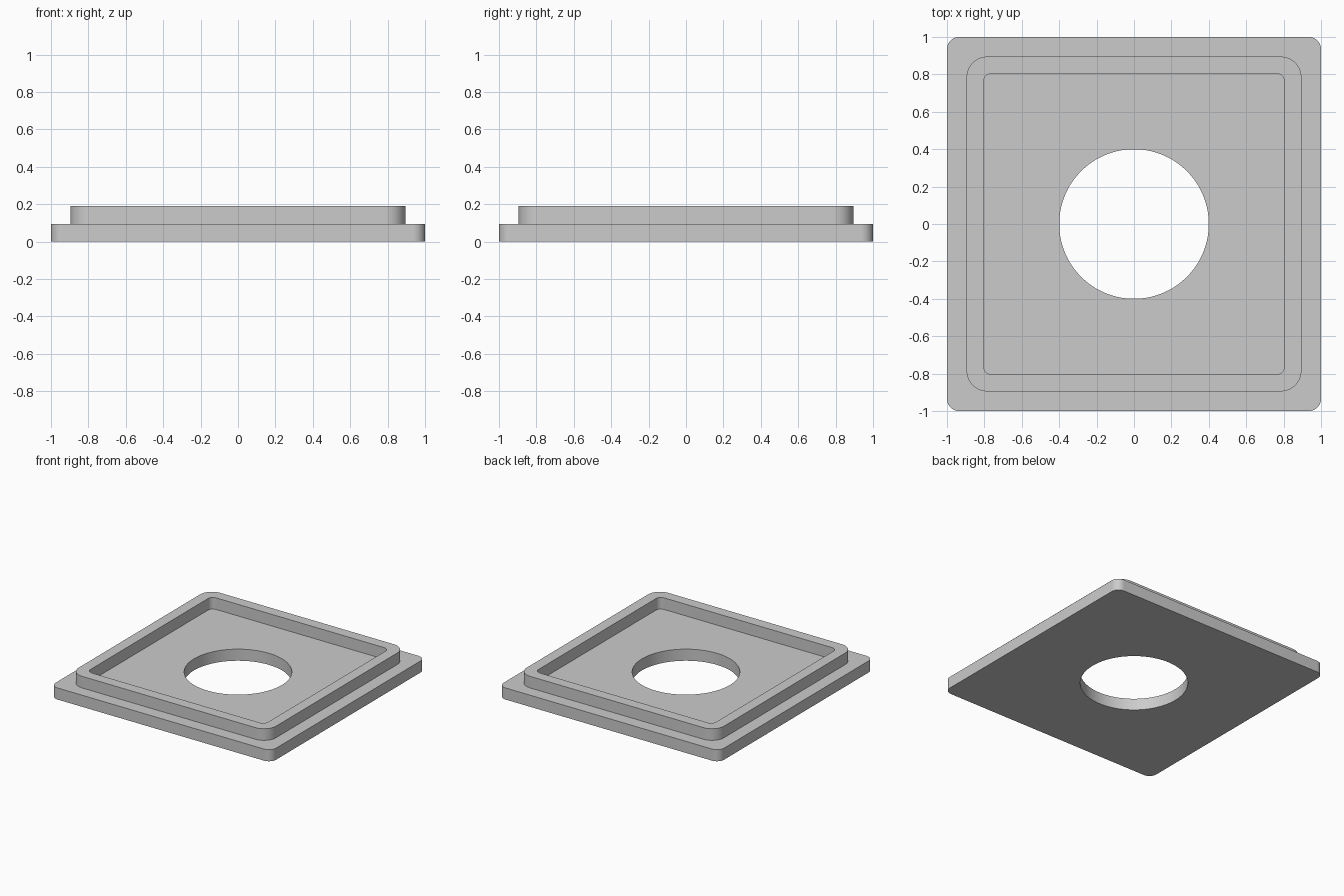
import bpy, bmesh
from math import sin, cos, pi

if "Cube" in bpy.data.objects:
    bpy.data.objects.remove(bpy.data.objects["Cube"])

ARC = 16              # points per rounded corner
N = 4 * ARC           # points per loop
BASE_TOP, RIM_TOP = 0.095, 0.19


def rounded_square(half, radius, z):
    """Counter-clockwise loop of a square with rounded corners."""
    pts = []
    for q, (sx, sy) in enumerate([(1, 1), (-1, 1), (-1, -1), (1, -1)]):
        for i in range(ARC):
            a = (q + i / (ARC - 1)) * pi / 2
            pts.append((sx * (half - radius) + radius * cos(a),
                        sy * (half - radius) + radius * sin(a), z))
    return pts


def circle(radius, z):
    return [(radius * cos(2 * pi * (i + 0.5) / N),
             radius * sin(2 * pi * (i + 0.5) / N), z) for i in range(N)]


# Closed cross-section: hole, base edge, raised rim, recessed floor, hole
loops = [
    circle(0.4, 0),
    rounded_square(1.0, 0.065, 0),
    rounded_square(1.0, 0.065, BASE_TOP),
    rounded_square(0.895, 0.11, BASE_TOP),
    rounded_square(0.895, 0.11, RIM_TOP),
    rounded_square(0.805, 0.045, RIM_TOP),
    rounded_square(0.805, 0.045, BASE_TOP),
    circle(0.4, BASE_TOP),
]

bm = bmesh.new()
rings = [[bm.verts.new(p) for p in loop] for loop in loops]
for k, a in enumerate(rings):
    b = rings[(k + 1) % len(rings)]
    for i in range(N):
        j = (i + 1) % N
        bm.faces.new((a[i], a[j], b[j], b[i]))
bmesh.ops.recalc_face_normals(bm, faces=bm.faces)

mesh = bpy.data.meshes.new("rimmed_plate")
bm.to_mesh(mesh)
bm.free()

grey = bpy.data.materials.new("light_grey")
grey.diffuse_color = (0.6, 0.6, 0.6, 1)
grey.use_nodes = True
grey.node_tree.nodes["Principled BSDF"].inputs["Base Color"].default_value = grey.diffuse_color
mesh.materials.append(grey)

plate = bpy.data.objects.new("rimmed_plate", mesh)
bpy.context.collection.objects.link(plate)
bpy.context.view_layer.objects.active = plate
plate.select_set(True)
bpy.ops.object.shade_smooth_by_angle(angle=pi / 6)
